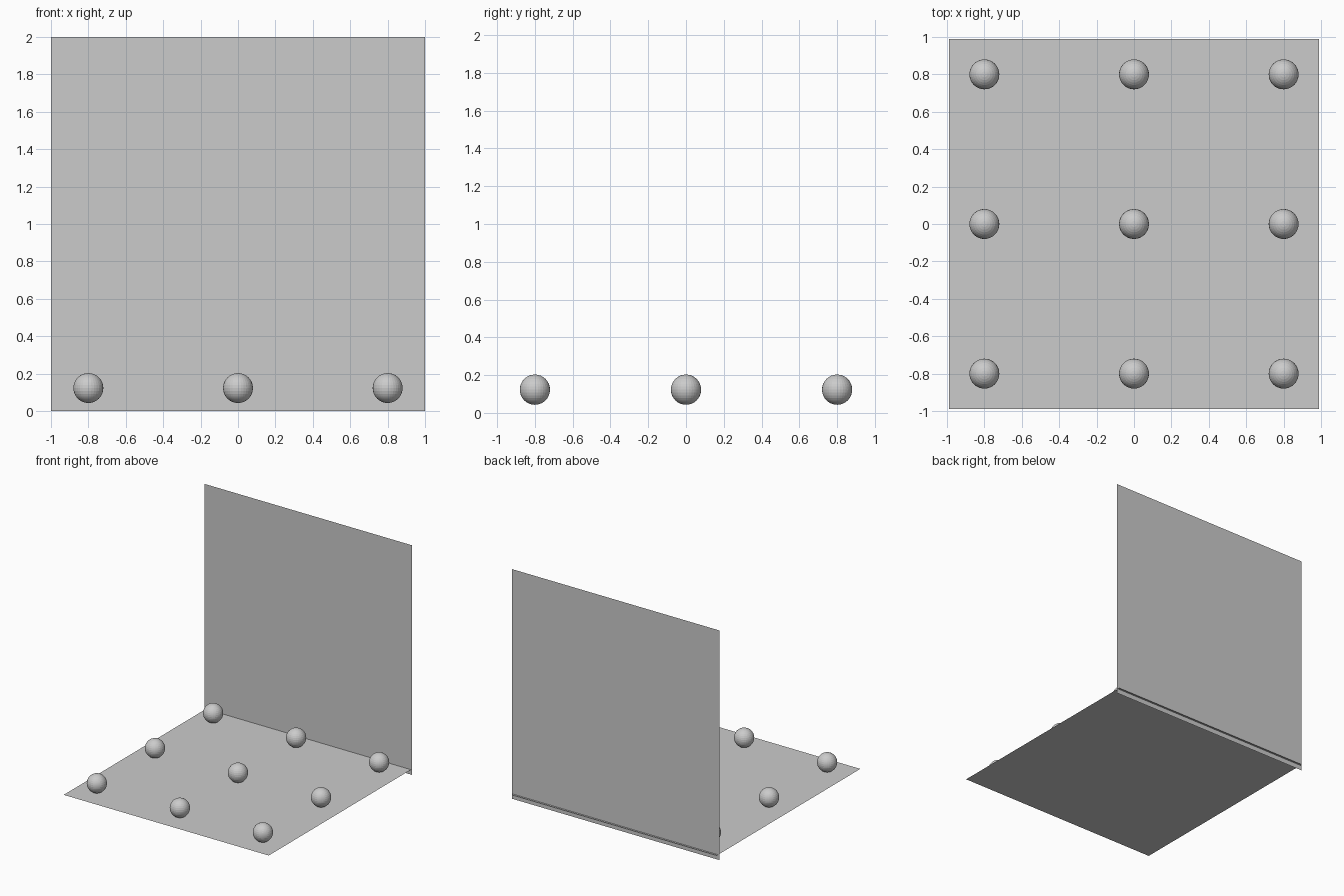
import bpy
import math

if "Cube" in bpy.data.objects:
    bpy.data.objects.remove(bpy.data.objects["Cube"])

# One plain grey for everything
grey = bpy.data.materials.new("light_grey")
grey.diffuse_color = (0.6, 0.6, 0.6, 1)
grey.use_nodes = True
grey.node_tree.nodes["Principled BSDF"].inputs["Base Color"].default_value = grey.diffuse_color


def finish(name):
    ob = bpy.context.object
    ob.name = name
    ob.data.materials.append(grey)
    return ob


FLOOR_Z = 0.043
RADIUS = 0.08

# Floor sheet, slightly smaller than the wall
bpy.ops.mesh.primitive_plane_add(size=1.976, location=(0, 0, FLOOR_Z))
finish("floor")

# Upright back wall, crossing the floor just inside its rear edge
bpy.ops.mesh.primitive_plane_add(size=2, location=(0, 0.97, 1),
                                 rotation=(math.pi / 2, 0, 0))
finish("back_wall")

# Three by three grid of balls resting on the floor
for row, y in enumerate((-0.8, 0, 0.8)):
    for col, x in enumerate((-0.8, 0, 0.8)):
        bpy.ops.mesh.primitive_uv_sphere_add(segments=32, ring_count=16, radius=RADIUS,
                                             location=(x, y, FLOOR_Z + RADIUS))
        finish(f"ball_{row}_{col}")
